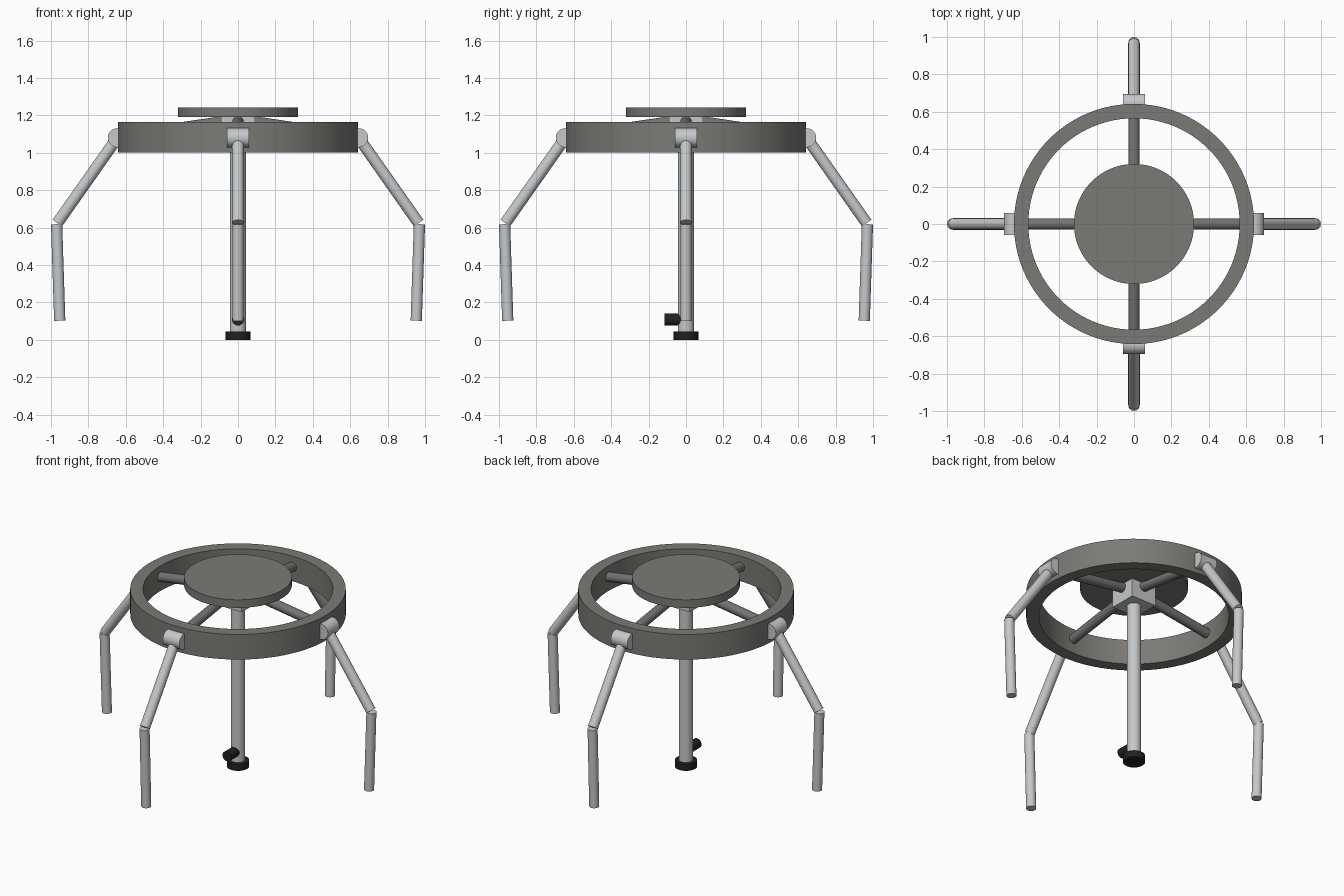
import bpy
import bmesh
import math
from mathutils import Vector, Matrix

if "Cube" in bpy.data.objects:
    bpy.data.objects.remove(bpy.data.objects["Cube"])


def material(name, r, g, b):
    mat = bpy.data.materials.new(name)
    mat.use_nodes = True
    mat.diffuse_color = (r, g, b, 1)
    mat.node_tree.nodes["Principled BSDF"].inputs["Base Color"].default_value = (r, g, b, 1)
    return mat


dark = material("warm dark grey", 0.2, 0.195, 0.18)
slate = material("neutral dark grey", 0.17, 0.17, 0.17)
light = material("light grey", 0.56, 0.58, 0.59)
black = material("black rubber", 0.015, 0.015, 0.015)


def finish(name, bm, mat, smooth=True):
    mesh = bpy.data.meshes.new(name)
    bmesh.ops.recalc_face_normals(bm, faces=bm.faces)
    bm.to_mesh(mesh)
    bm.free()
    mesh.materials.append(mat)
    obj = bpy.data.objects.new(name, mesh)
    bpy.context.collection.objects.link(obj)
    if smooth:
        bpy.ops.object.select_all(action='DESELECT')
        obj.select_set(True)
        bpy.context.view_layer.objects.active = obj
        bpy.ops.object.shade_smooth_by_angle(angle=math.radians(35))
    return obj


def rod(name, start, end, radius, mat, sides=32):
    """Capped cylinder between two points."""
    a, b = Vector(start), Vector(end)
    axis = b - a
    turn = axis.to_track_quat('Z', 'Y').to_matrix().to_4x4()
    bm = bmesh.new()
    bmesh.ops.create_cone(bm, cap_ends=True, segments=sides, radius1=radius, radius2=radius,
                          depth=axis.length, matrix=Matrix.Translation((a + b) / 2) @ turn)
    return finish(name, bm, mat)


def ring(name, inner, outer, low, high, mat, sides=96):
    """Rectangular profile spun about the vertical axis."""
    bm = bmesh.new()
    profile = [(inner, low), (outer, low), (outer, high), (inner, high)]
    verts = [bm.verts.new((x, 0, z)) for x, z in profile]
    edges = [bm.edges.new((verts[i], verts[i - 1])) for i in range(len(verts))]
    bmesh.ops.spin(bm, geom=verts + edges, cent=(0, 0, 0), axis=(0, 0, 1),
                   angle=math.tau, steps=sides)
    bmesh.ops.remove_doubles(bm, verts=bm.verts, dist=0.0005)
    return finish(name, bm, mat)


# Outer ring and top plate
ring("outer_ring", 0.565, 0.642, 1.0, 1.165, dark)
rod("top_plate", (0, 0, 1.19), (0, 0, 1.243), 0.321, dark, 96)

# Central hub block
bm = bmesh.new()
bmesh.ops.create_cube(bm, size=1, matrix=Matrix.Translation((0, 0, 1.13))
                      @ Matrix.Diagonal((0.18, 0.18, 0.12, 1)))
finish("hub_block", bm, light, smooth=False)

# Centre post, rubber foot and clamp knob
rod("centre_post", (0, 0, 0.03), (0, 0, 1.08), 0.043, light)
rod("post_foot", (0, 0, 0), (0, 0, 0.043), 0.066, black, 48)
rod("clamp_knob", (0, 0, 0.108), (0, -0.115, 0.108), 0.032, black)

# Four spokes with jointed legs
for side, angle in (("left", 0), ("back", 90), ("right", 180), ("front", 270)):
    turn = Matrix.Rotation(math.radians(angle), 3, 'Z')

    def at(r, z, t=0):
        return turn @ Vector((r, t, z))

    rod(side + "_spoke", at(0.04, 1.172), at(0.59, 1.091), 0.03, slate)
    rod(side + "_hinge", at(0.645, 1.08, -0.06), at(0.645, 1.08, 0.06), 0.051, light)
    rod(side + "_upper_leg", at(0.645, 1.08), at(0.966, 0.624), 0.031, light)
    rod(side + "_lower_leg", at(0.97, 0.618), at(0.953, 0.102), 0.03, light)
